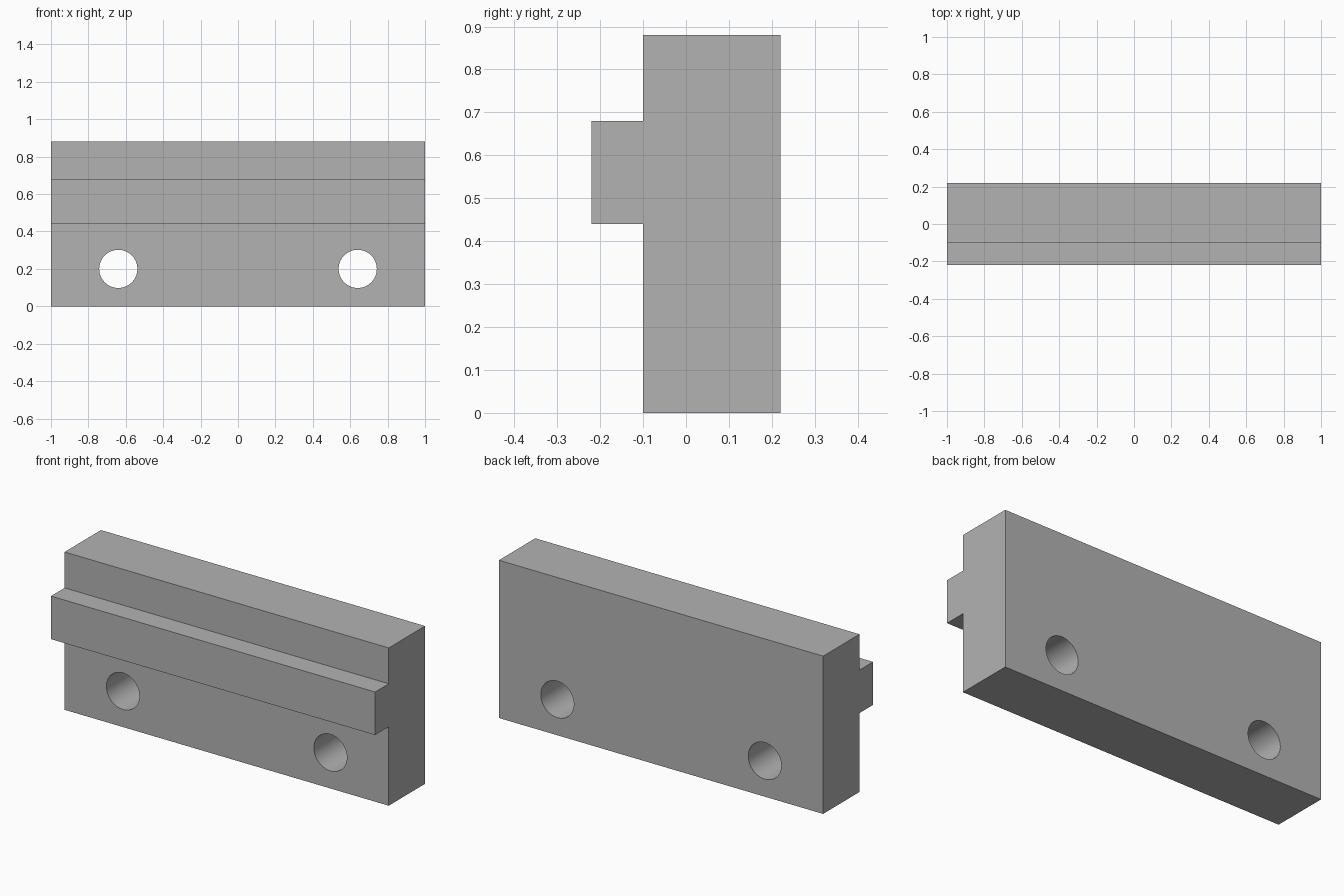
import bpy
import bmesh
from math import pi, radians
from mathutils import Matrix, Vector

cube = bpy.data.objects.get("Cube")
if cube:
    bpy.data.objects.remove(cube, do_unlink=True)

grey = bpy.data.materials.new("plain grey")
grey.use_nodes = True
colour = (0.45, 0.45, 0.45, 1)
grey.diffuse_color = colour
grey.node_tree.nodes["Principled BSDF"].inputs["Base Color"].default_value = colour


def add_object(name, bm):
    bmesh.ops.recalc_face_normals(bm, faces=bm.faces)
    mesh = bpy.data.meshes.new(name)
    bm.to_mesh(mesh)
    bm.free()
    mesh.materials.append(grey)
    obj = bpy.data.objects.new(name, mesh)
    bpy.context.collection.objects.link(obj)
    return obj


# Plate with a raised rail: one side profile (y, z) extruded along x
back, face, rail_front = 0.22, -0.10, -0.22
height, rail_top, rail_bottom = 0.88, 0.68, 0.44
profile = [(back, 0), (back, height), (face, height), (face, rail_top),
           (rail_front, rail_top), (rail_front, rail_bottom),
           (face, rail_bottom), (face, 0)]
bm = bmesh.new()
end = bm.faces.new([bm.verts.new((-1, y, z)) for y, z in profile])
extruded = bmesh.ops.extrude_face_region(bm, geom=[end], use_keep_orig=True)
moved = [v for v in extruded["geom"] if isinstance(v, bmesh.types.BMVert)]
bmesh.ops.translate(bm, verts=moved, vec=Vector((2, 0, 0)))
plate = add_object("railed_plate", bm)

# Two round bolt holes through the lower part
bm = bmesh.new()
for side in (-1, 1):
    place = Matrix.Translation((side * 0.64, 0, 0.2)) @ Matrix.Rotation(pi / 2, 4, "X")
    bmesh.ops.create_cone(bm, cap_ends=True, segments=64, radius1=0.102,
                          radius2=0.102, depth=1, matrix=place)
cutter = add_object("bolt_hole_cutter", bm)

cut = plate.modifiers.new("bolt_holes", "BOOLEAN")
cut.operation = "DIFFERENCE"
cut.solver = "EXACT"
cut.object = cutter

# Apply the cut, drop the cutter, and smooth only the hole walls
bpy.ops.object.select_all(action="DESELECT")
plate.select_set(True)
bpy.context.view_layer.objects.active = plate
bpy.ops.object.modifier_apply(modifier=cut.name)
bpy.data.objects.remove(cutter, do_unlink=True)
bpy.ops.object.shade_smooth_by_angle(angle=radians(30))
